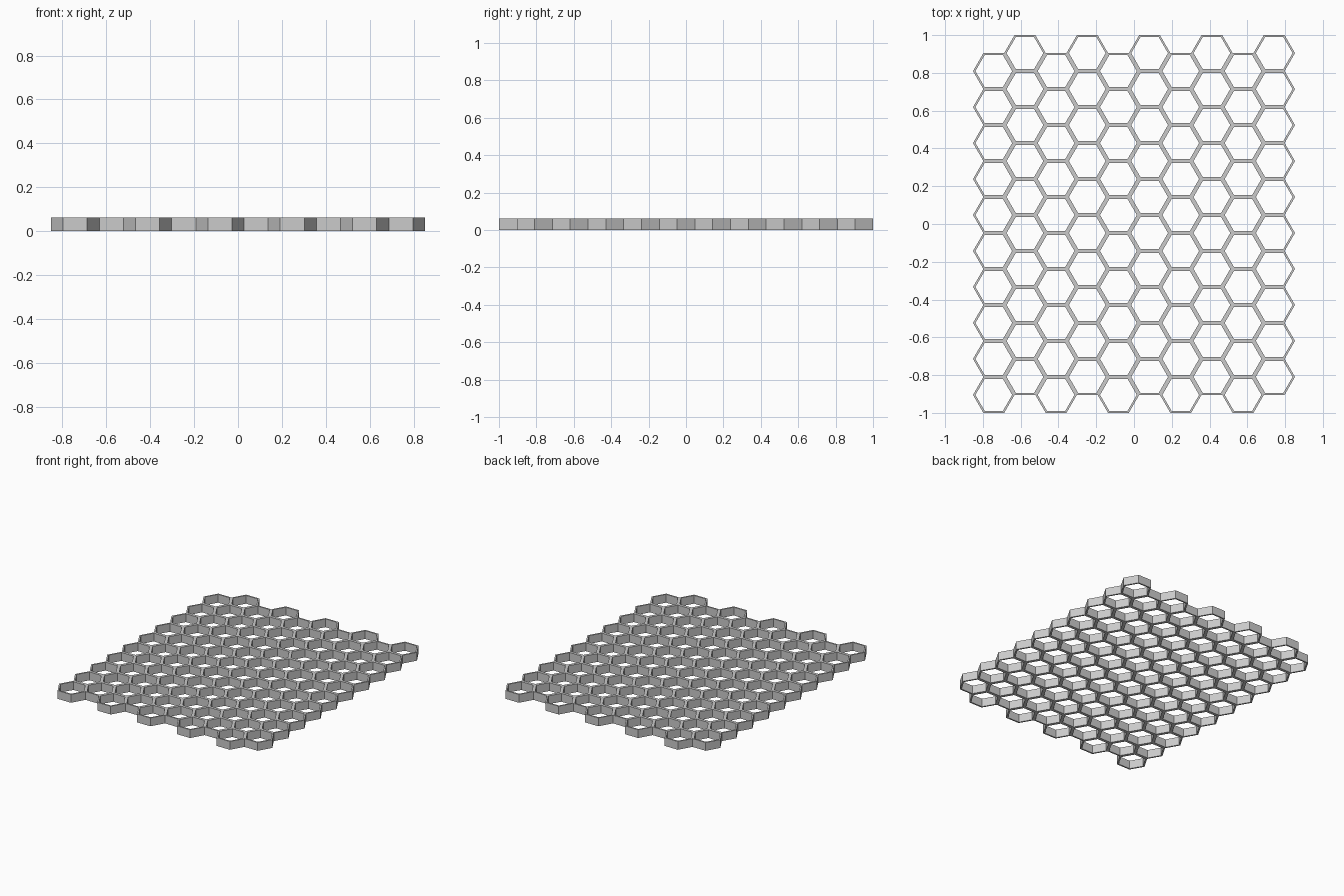
import bpy
import bmesh
from math import cos, sin, radians, sqrt

cube = bpy.data.objects.get("Cube")
if cube:
    bpy.data.objects.remove(cube, do_unlink=True)

COLUMNS = ROWS = 10
PITCH = 2 / (ROWS + 0.5)          # flat-to-flat size of a cell
RADIUS = PITCH / sqrt(3)
STEP = 1.5 * RADIUS               # spacing between columns
HEIGHT = 0.062
WALL = 0.011

grey = bpy.data.materials.new("plain grey")
grey.use_nodes = True
colour = (0.6, 0.6, 0.6, 1)
grey.diffuse_color = colour
grey.node_tree.nodes["Principled BSDF"].inputs["Base Color"].default_value = colour


def hex_ring(name):
    """Hollow hexagonal cell with flat sides facing front and back."""
    bm = bmesh.new()
    inner = RADIUS - WALL * 2 / sqrt(3)
    loops = [[bm.verts.new((r * cos(radians(60 * i)), r * sin(radians(60 * i)), z))
              for i in range(6)]
             for r, z in ((RADIUS, 0), (RADIUS, HEIGHT), (inner, HEIGHT), (inner, 0))]
    for k in range(4):
        a, b = loops[k], loops[(k + 1) % 4]
        for i in range(6):
            j = (i + 1) % 6
            bm.faces.new((a[i], a[j], b[j], b[i]))
    bmesh.ops.recalc_face_normals(bm, faces=bm.faces)
    mesh = bpy.data.meshes.new(name)
    bm.to_mesh(mesh)
    bm.free()
    mesh.materials.append(grey)
    obj = bpy.data.objects.new(name, mesh)
    bpy.context.collection.objects.link(obj)
    return obj


def repeat(obj, count, offset):
    mod = obj.modifiers.new("repeat", 'ARRAY')
    mod.count = count
    mod.use_relative_offset = False
    mod.use_constant_offset = True
    mod.constant_offset_displace = offset


# Two interleaved sets of columns, the second raised by half a cell
for parity, name in enumerate(("front_column_cells", "back_column_cells")):
    cells = hex_ring(name)
    cells.location = (STEP * (parity - (COLUMNS - 1) / 2),
                      -1 + PITCH / 2 * (1 + parity), 0)
    repeat(cells, ROWS, (0, PITCH, 0))
    repeat(cells, COLUMNS // 2, (2 * STEP, 0, 0))
